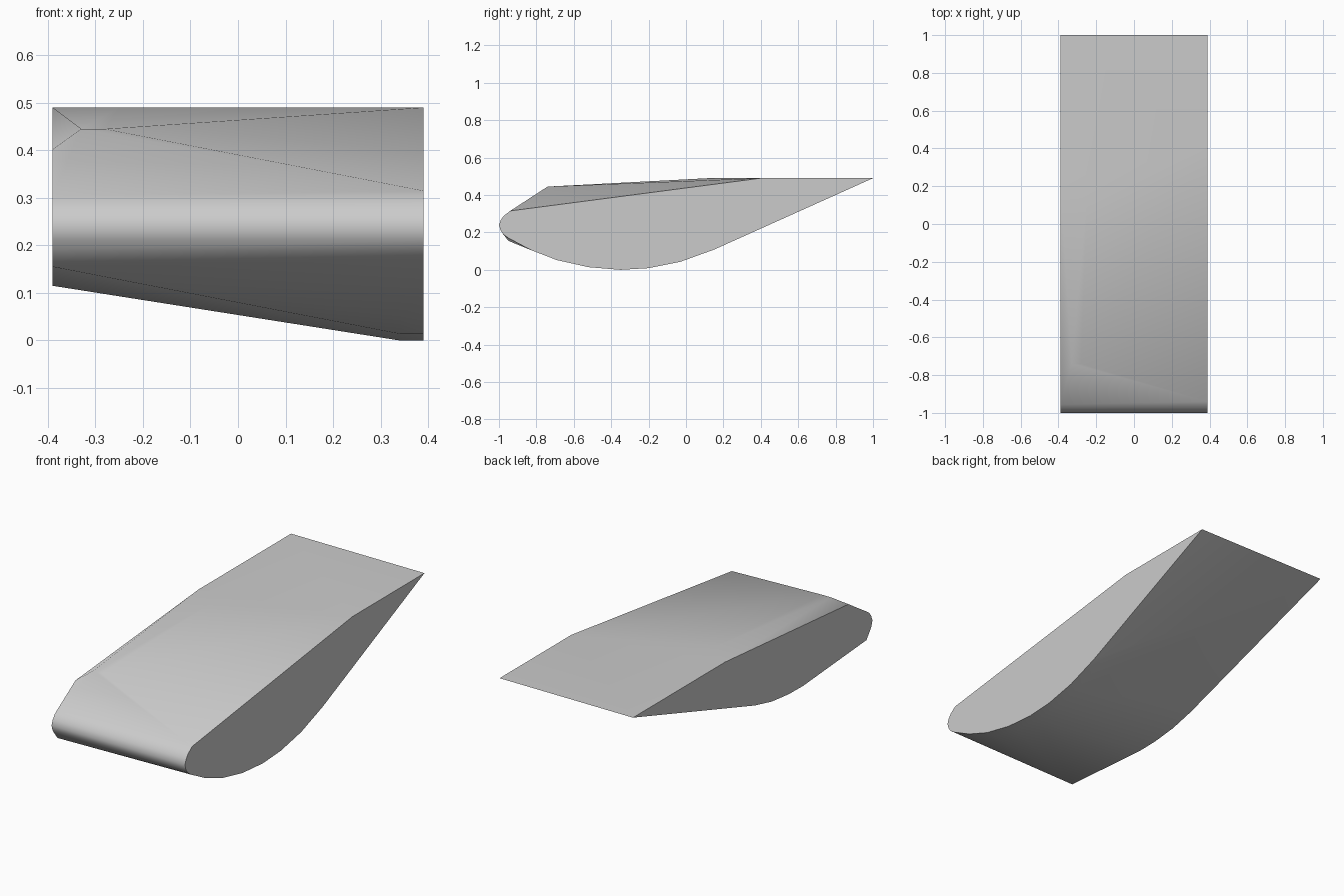
import bpy, bmesh, math

cube = bpy.data.objects.get("Cube")
if cube:
    bpy.data.objects.remove(cube)

HALF = 0.39   # half width

# Rounded nose, shared by both ends (y, z)
nose = [(-0.955, 0.303), (-0.975, 0.288), (-0.99, 0.267), (-1.0, 0.24),
        (-0.992, 0.212), (-0.977, 0.19)]
tip = [(1.0, 0.49)]

# Deep belly on the left end, shallow one on the right end
deep = [(-0.95, 0.17), (-0.83, 0.106), (-0.69, 0.052), (-0.52, 0.014), (-0.35, 0.0),
        (-0.2, 0.009), (-0.03, 0.043), (0.15, 0.108)]
shallow = [(-0.95, 0.155), (-0.42, 0.115), (-0.3, 0.117), (-0.16, 0.132), (-0.02, 0.165)]

# Upper corners of each end
left_top = [(-0.94, 0.315), (0.4, 0.49)]
right_top = [(-0.8, 0.402), (0.23, 0.49)]


def section(x, *parts):
    return [(x, y, z) for part in parts for y, z in part]


points = section(HALF, nose, deep, tip, left_top)
points += section(HALF - 0.05, deep)
points += section(-HALF, nose, shallow, tip, right_top)
# Raised ridge on the top and the start of the level deck
points += [(-0.33, -0.74, 0.445), (-0.28, -0.74, 0.445), (-0.25, 0.12, 0.49)]

# Skin the sections with one convex surface
bm = bmesh.new()
verts = [bm.verts.new(p) for p in points]
hull = bmesh.ops.convex_hull(bm, input=verts)
bmesh.ops.delete(bm, geom=[v for v in bm.verts if not v.link_faces], context='VERTS')
bmesh.ops.dissolve_limit(bm, angle_limit=math.radians(0.3),
                         verts=bm.verts[:], edges=bm.edges[:])
bmesh.ops.recalc_face_normals(bm, faces=bm.faces[:])
mesh = bpy.data.meshes.new("wedge_body")
bm.to_mesh(mesh)
bm.free()

body = bpy.data.objects.new("wedge_body", mesh)
bpy.context.collection.objects.link(body)

# Plain grey finish
grey = bpy.data.materials.new("light_grey")
grey.use_nodes = True
colour = (0.6, 0.6, 0.6, 1.0)
grey.diffuse_color = colour
grey.node_tree.nodes["Principled BSDF"].inputs["Base Color"].default_value = colour
mesh.materials.append(grey)

# Smooth nose, belly and ridge; crisp ends and trailing edge
bpy.ops.object.select_all(action='DESELECT')
body.select_set(True)
bpy.context.view_layer.objects.active = body
bpy.ops.object.shade_smooth_by_angle(angle=math.radians(40))
